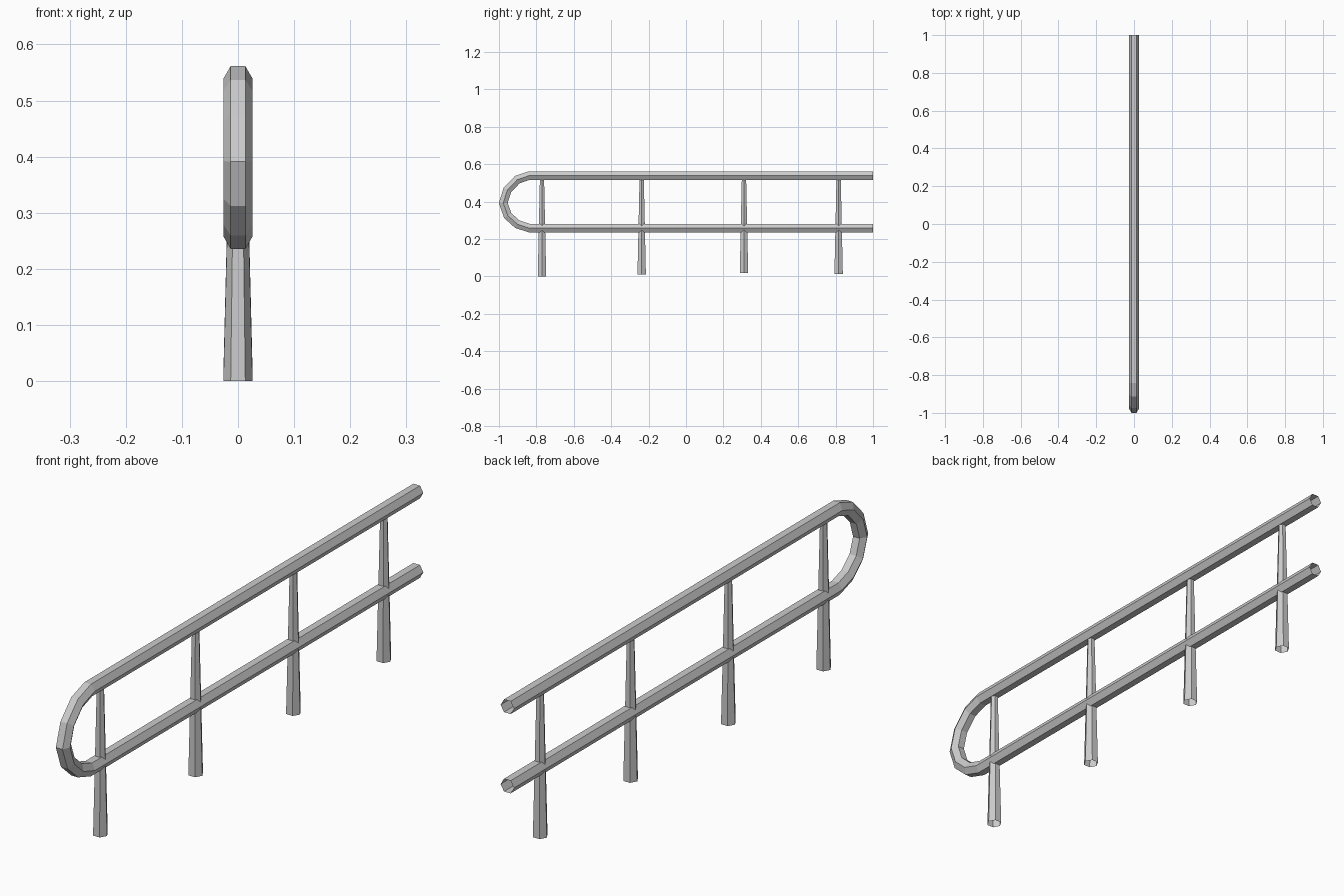
import bpy, bmesh
from math import cos, sin, pi
from mathutils import Vector

if "Cube" in bpy.data.objects:
    bpy.data.objects.remove(bpy.data.objects["Cube"])

SIDES = 6


def loft(name, rings):
    """Open-ended six-sided tube through a list of rings of points."""
    bm = bmesh.new()
    loops = [[bm.verts.new(p) for p in ring] for ring in rings]
    for a, b in zip(loops, loops[1:]):
        for i in range(SIDES):
            j = (i + 1) % SIDES
            bm.faces.new((a[i], a[j], b[j], b[i]))
    bmesh.ops.recalc_face_normals(bm, faces=bm.faces)
    mesh = bpy.data.meshes.new(name)
    bm.to_mesh(mesh)
    bm.free()
    obj = bpy.data.objects.new(name, mesh)
    bpy.context.collection.objects.link(obj)
    return obj


def rail_rings(path, r):
    """Mitred hexagon rings along a path in the side (y, z) plane."""
    pts = [Vector(p) for p in path]
    rings = []
    for i, p in enumerate(pts):
        before = (p - pts[i - 1]).normalized() if i else None
        after = (pts[i + 1] - p).normalized() if i < len(pts) - 1 else None
        before, after = before or after, after or before
        tangent = (before + after).normalized()
        normal = Vector((-tangent.y, tangent.x)) / tangent.dot(after)
        ring = []
        for k in range(SIDES):
            a = 2 * pi * k / SIDES
            q = p + normal * r * sin(a)
            ring.append((r * cos(a), q.x, q.y))
        rings.append(ring)
    return rings


# Handrail: two straight runs joined by a rounded front bend
path = [(1, .539), (-.838, .539), (-.902, .517), (-.955, .462), (-.977, .392),
        (-.953, .325), (-.902, .279), (-.838, .258), (1, .258)]
loft("handrail", rail_rings(path, .026))


# Tapered posts, running through the lower rail up to the upper one
def hexagon(y, z, r):
    return [(r * cos(2 * pi * k / SIDES), y + r * sin(2 * pi * k / SIDES), z)
            for k in range(SIDES)]


for n, (y, foot) in enumerate([(-.77, 0), (-.237, .01), (.31, .018), (.816, .012)], 1):
    loft(f"post_{n}", [hexagon(y, foot, .026), hexagon(y, foot + .52, .013)])
